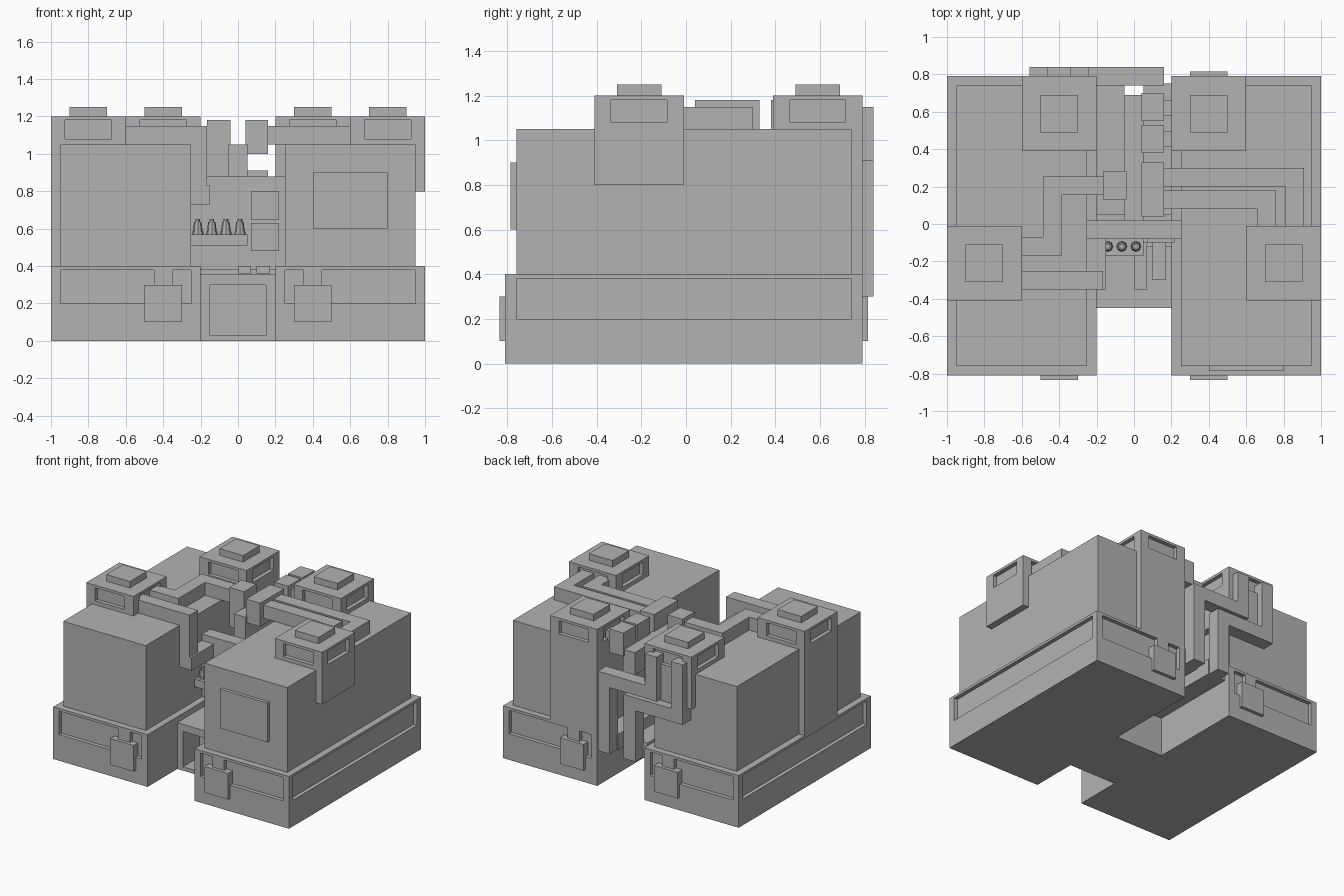
import bpy, bmesh
from mathutils import Matrix, Vector

cube = bpy.data.objects.get("Cube")
if cube:
    bpy.data.objects.remove(cube, do_unlink=True)

grey = bpy.data.materials.new("plain_grey")
grey.use_nodes = True
GREY = (0.45, 0.45, 0.45, 1)
grey.diffuse_color = GREY
grey.node_tree.nodes["Principled BSDF"].inputs["Base Color"].default_value = GREY


def add_box(bm, x0, x1, y0, y1, z0, z1):
    size = Vector((abs(x1 - x0), y1 - y0, z1 - z0))
    mid = Vector(((x0 + x1) / 2, (y0 + y1) / 2, (z0 + z1) / 2))
    bmesh.ops.create_cube(bm, size=1, matrix=Matrix.Translation(mid) @ Matrix.Diagonal(size.to_4d()))


def make(name, boxes):
    bm = bmesh.new()
    for b in boxes:
        add_box(bm, *b)
    mesh = bpy.data.meshes.new(name)
    bm.to_mesh(mesh)
    bm.free()
    mesh.materials.append(grey)
    ob = bpy.data.objects.new(name, mesh)
    bpy.context.collection.objects.link(ob)
    return ob


def carve(ob, boxes):
    """Cut box-shaped recesses, bake the result and drop the cutter."""
    cutter = make("cutter", boxes)
    cutter.hide_render = True
    mod = ob.modifiers.new("recess", 'BOOLEAN')
    mod.operation = 'DIFFERENCE'
    mod.solver = 'EXACT'
    mod.object = cutter
    bpy.context.view_layer.update()
    mesh = bpy.data.meshes.new_from_object(ob.evaluated_get(bpy.context.evaluated_depsgraph_get()))
    ob.modifiers.clear()
    ob.data = mesh
    bpy.data.objects.remove(cutter, do_unlink=True)


def pipe(name, points, half=0.05):
    """Square pipe along axis-aligned points."""
    boxes = []
    for a, b in zip(points, points[1:]):
        box = []
        for i in range(3):
            box += [min(a[i], b[i]) - half, max(a[i], b[i]) + half]
        boxes.append(box)
    return make(name, boxes)


FRONT, BACK, D = -0.81, 0.79, 0.03

# Two wings: plinth with window strips, main block, wall panels
for s, side in ((-1, "right"), (1, "left")):
    def span(a, b):
        return sorted((s * a, s * b))
    base = make(side + "_base", [(*span(0.2, 1), FRONT, BACK, 0, 0.4)])
    strips = [(*span(1 - D, 1.1), FRONT + 0.05, BACK - 0.05, 0.2, 0.38)]
    for a, b in ((0.25, 0.35), (0.45, 0.95)):
        strips.append((*span(a, b), FRONT - 0.1, FRONT + D, 0.2, 0.38))
        strips.append((*span(a, b), BACK - D, BACK + 0.1, 0.2, 0.38))
    carve(base, strips)
    make(side + "_main_block", [(*span(0.25, 0.95), FRONT + 0.05, BACK - 0.05, 0.39, 1.05)])
    make(side + "_base_panels", [(*span(0.3, 0.5), FRONT - 0.025, FRONT + 0.04, 0.1, 0.3),
                                 (*span(0.3, 0.5), BACK - 0.04, BACK + 0.025, 0.1, 0.3)])
make("front_sign_panel", [(0.4, 0.8, -0.785, -0.75, 0.6, 0.9)])


# Roof turrets with a window on every side and a cap
def turret(name, cx, cy, bottom):
    body = make(name, [(cx - 0.2, cx + 0.2, cy - 0.2, cy + 0.2, bottom, 1.2)])
    w, inner, outer = 0.125, 0.2 - D, 0.25
    cuts = []
    for s in (-1, 1):
        lo, hi = sorted((s * inner, s * outer))
        cuts.append((cx + lo, cx + hi, cy - w, cy + w, 1.08, 1.18))
        cuts.append((cx - w, cx + w, cy + lo, cy + hi, 1.08, 1.18))
    carve(body, cuts)
    make(name + "_cap", [(cx - 0.1, cx + 0.1, cy - 0.1, cy + 0.1, 1.19, 1.25)])


turret("right_side_turret", -0.8, -0.21, 0.4)
turret("left_side_turret", 0.8, -0.21, 0.8)
turret("right_back_turret", -0.4, 0.59, 0.8)
turret("left_back_turret", 0.4, 0.59, 0.4)

# Middle: entrance block, floor and rear wall
entrance = make("entrance_block", [(-0.2, 0.2, -0.45, 0.06, 0, 0.33)])
carve(entrance, [(-0.15, 0.15, -0.6, -0.25, 0.03, 0.3)])
make("entrance_floor", [(-0.2, 0.2, -0.45, 0.06, 0.33, 0.355)])
make("floor_strip", [(-0.2, 0.2, -0.12, -0.08, 0.35, 0.385)])
make("floor_boxes", [(0, 0.07, -0.35, -0.1, 0.36, 0.4), (0.1, 0.17, -0.3, -0.1, 0.36, 0.4)])
make("rear_wall", [(-0.25, 0.25, -0.08, 0.02, 0.35, 0.88)])
make("wall_panels", [(0.07, 0.22, -0.1, -0.07, z, z + 0.15) for z in (0.48, 0.65)])

# Shelf with a row of bottles
make("shelf", [(-0.25, 0.05, -0.17, -0.07, 0.51, 0.57)])
for i in range(4):
    bm = bmesh.new()
    for r1, r2, z0, z1 in ((0.03, 0.03, 0.56, 0.585), (0.026, 0.02, 0.585, 0.635), (0.013, 0.013, 0.63, 0.652)):
        bmesh.ops.create_cone(bm, cap_ends=True, segments=8, radius1=r1, radius2=r2, depth=z1 - z0,
                              matrix=Matrix.Translation((-0.215 + 0.075 * i, -0.12, (z0 + z1) / 2)))
    mesh = bpy.data.meshes.new("bottle")
    bm.to_mesh(mesh)
    bm.free()
    mesh.materials.append(grey)
    bpy.context.collection.objects.link(bpy.data.objects.new("bottle_%d" % (i + 1), mesh))

# Central duct, junction boxes and stubs
make("central_duct", [(-0.05, 0.05, 0.02, 0.69, 0.88, 1.05)])
make("right_junction_box", [(-0.165, -0.04, 0.13, 0.28, 0.88, 1.18)])
make("left_junction_boxes", [(0.04, 0.16, a, b, 1.0, 1.18)
                             for a, b in ((0.04, 0.33), (0.38, 0.53), (0.55, 0.7))])
make("turret_stubs", [(0.15, 0.22, y - 0.04, y + 0.04, 1.06, 1.14) for y in (0.455, 0.62)])

# Roof pipes
Z = 1.1
pipe("left_outer_roof_pipe", [(0.15, 0.25, Z), (0.86, 0.25, Z), (0.86, 0, Z)])
pipe("left_inner_roof_pipe", [(0.15, 0.13, Z), (0.71, 0.13, Z), (0.71, 0, Z)])
pipe("right_roof_pipe", [(-0.15, 0.205, Z), (-0.437, 0.205, Z), (-0.437, -0.12, Z), (-0.58, -0.12, Z)])
pipe("right_drop_pipe", [(-0.6, -0.3, Z), (-0.215, -0.3, Z), (-0.215, -0.3, 0.78), (-0.2, -0.1, 0.78)])

# Back pipes dropping into the gap and running inward
Y = 0.79
pipe("upper_back_pipe", [(-0.29, Y, Z), (-0.29, Y, 0.86), (0.11, Y, 0.86), (0.11, Y, 0.35)])
pipe("lower_back_pipe", [(-0.51, Y, Z), (-0.51, Y, 0.74), (-0.11, Y, 0.74), (-0.11, Y, 0.35)])
make("gap_ducts", [(-0.2, -0.05, 0.05, 0.75, 0.3, 0.42), (0.05, 0.2, 0.05, 0.75, 0.3, 0.42)])
